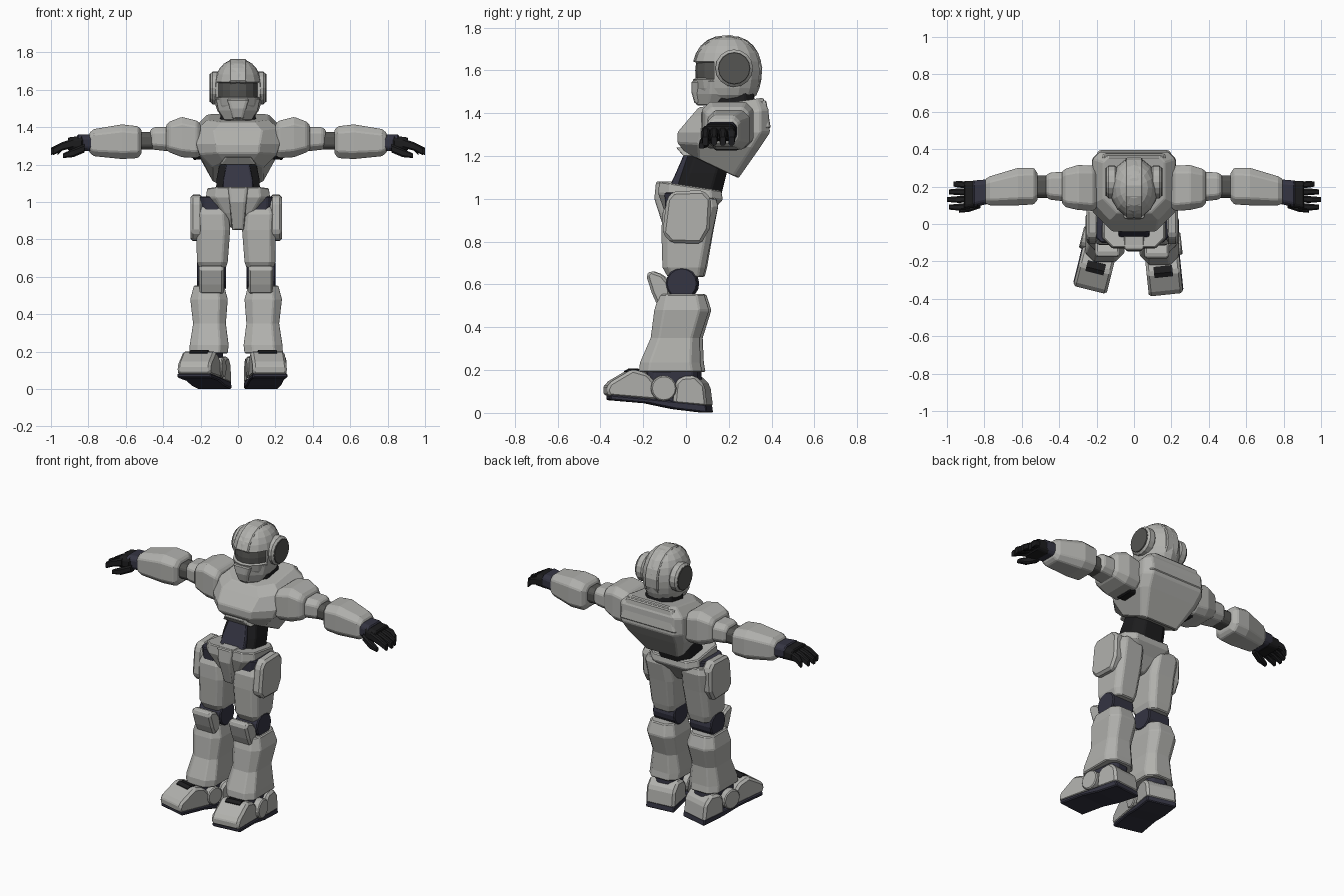
import bpy, bmesh
from math import sin, cos, pi, radians

if "Cube" in bpy.data.objects:
    bpy.data.objects.remove(bpy.data.objects["Cube"], do_unlink=True)


def material(name, r, g, b):
    m = bpy.data.materials.new(name)
    m.use_nodes = True
    m.diffuse_color = (r, g, b, 1)
    m.node_tree.nodes["Principled BSDF"].inputs["Base Color"].default_value = (r, g, b, 1)
    return m


armour = material("pale_grey_armour", .44, .44, .42)
grey = material("dark_grey", .09, .09, .085)
navy = material("navy_undersuit", .035, .035, .055)
black = material("black_glove", .012, .012, .013)


def add(name, verts, faces, mat, bevel):
    mesh = bpy.data.meshes.new(name)
    bm = bmesh.new()
    vs = [bm.verts.new(v) for v in verts]
    for f in faces:
        bm.faces.new([vs[i] for i in f])
    bmesh.ops.recalc_face_normals(bm, faces=bm.faces)
    bm.to_mesh(mesh)
    bm.free()
    ob = bpy.data.objects.new(name, mesh)
    bpy.context.collection.objects.link(ob)
    mesh.materials.append(mat)
    if bevel:
        mod = ob.modifiers.new("edge_bevel", "BEVEL")
        mod.width, mod.segments = bevel, 1


def toe_out(verts, degrees):
    s, c = sin(radians(degrees)), cos(radians(degrees))
    return [(.14 + (x - .14) * c - (y + .05) * s, -.05 + (x - .14) * s + (y + .05) * c, z)
            for x, y, z in verts]


def make(name, verts, faces, mat, pair="", bevel=.006):
    """pair: '' single, 'arm' plain mirror, 'leg' and 'foot' mirror with a slight step back."""
    if not pair:
        return add(name, verts, faces, mat, bevel)
    foot, leg = pair == "foot", pair != "arm"
    add("left_" + name, toe_out(verts, 6 * foot), faces, mat, bevel)
    other = [(-x - .02 * leg, y + .02 * leg * (1 - z), z) for x, y, z in toe_out(verts, 14 * foot)]
    add("right_" + name, other, faces, mat, bevel)


def skin(rings):
    n = len(rings[0])
    verts = [v for ring in rings for v in ring]
    faces = [tuple(range(n)), tuple(range(len(verts) - n, len(verts)))]
    for r in range(len(rings) - 1):
        for i in range(n):
            a, b = r * n + i, r * n + (i + 1) % n
            faces.append((a, b, b + n, a + n))
    return verts, faces


def loft(name, mat, axis, sections, pair="", chamfer=.45, front=None, bevel=.006):
    """Chamfered boxes (w, u0, u1, v0, v1[, slope]) joined along an axis."""
    rings = []
    for w, u0, u1, v0, v1, *slope in sections:
        small = min(u1 - u0, v1 - v0) / 2
        c, f = small * chamfer, small * (front or chamfer)
        flat = [(u0 + f, v0), (u1 - f, v0), (u1, v0 + f), (u1, v1 - c),
                (u1 - c, v1), (u0 + c, v1), (u0, v1 - c), (u0, v0 + f)]
        k = slope[0] if slope else 0
        ring = []
        for u, v in flat:
            t = w + k * (v - (v0 + v1) / 2)
            ring.append((u, v, t) if axis == "z" else (t, u, v))
        rings.append(ring)
    make(name, *skin(rings), mat, pair, bevel)


def prism(name, mat, x0, x1, profile, pair="", bevel=.006):
    """Side profile in y, z stretched from x0 to x1."""
    make(name, *skin([[(x, y, z) for y, z in profile] for x in (x0, x1)]), mat, pair, bevel)


def disc(name, mat, x0, x1, y, z, r, pair, bevel=.006):
    circle = [(y + r * cos(i * pi / 8), z + r * sin(i * pi / 8)) for i in range(16)]
    prism(name, mat, x0, x1, circle, pair, bevel)


# Helmet: full-cheeked dome, flat underneath, with a sunken visor
bm = bmesh.new()
bmesh.ops.create_uvsphere(bm, u_segments=16, v_segments=12, radius=1)
for v in bm.verts:
    x, y, z = v.co
    r = max((x * x + y * y) ** .5, .001)
    full = r ** (-.2 if z > 0 else -.5)
    v.co = (x * full * .13, .192 + y * full * .163, max(1.6 + z * .163, 1.465))
bm.normal_update()
visor = []
for f in bm.faces:
    c = f.calc_center_median()
    if c.y < .16 and abs(c.x) < .118 and 1.56 < c.z < 1.64:
        visor.append(f)
bmesh.ops.inset_region(bm, faces=visor, thickness=.005, depth=-.014)
for f in visor:
    f.material_index = 1
mesh = bpy.data.meshes.new("helmet")
bm.to_mesh(mesh)
bm.free()
mesh.materials.append(armour)
mesh.materials.append(grey)
bpy.context.collection.objects.link(bpy.data.objects.new("helmet", mesh))

arc = [radians(a) for a in range(-35, 166, 20)]
prism("helmet_crest", armour, -.045, .045,
      [(.192 + .165 * cos(a), 1.6 + .166 * sin(a)) for a in arc])
loft("jaw_guard", armour, "z", [(1.435, -.07, .07, .05, .2), (1.49, -.105, .105, .035, .27),
     (1.555, -.118, .118, .04, .25)], front=.75)
loft("mouth_plate", armour, "z", [(1.445, -.03, .03, .04, .1), (1.5, -.045, .045, .025, .1),
     (1.55, -.06, .06, .026, .1)], chamfer=.3)
disc("ear_ring", armour, .09, .148, .225, 1.61, .088, "arm", .012)
disc("ear_pad", grey, .1, .153, .225, 1.61, .076, "arm", .003)
loft("neck", black, "z", [(1.4, -.1, .1, .12, .33), (1.5, -.09, .09, .12, .315)])

# Torso
loft("chest", armour, "z", [
    (1.155, -.135, .135, .0, .245, -.48), (1.25, -.207, .207, -.04, .345, -.06),
    (1.31, -.224, .224, -.04, .392), (1.4, -.22, .22, .02, .385, .1),
    (1.45, -.165, .165, .06, .36, .15)], chamfer=.2, front=.5)
loft("chest_lip", armour, "z", [(1.2, -.1, .1, -.012, .05), (1.24, -.07, .07, -.046, .05)],
     chamfer=.2)
loft("back_yoke", armour, "z", [(1.33, -.2, .2, .3, .396), (1.46, -.165, .165, .31, .375)],
     chamfer=.3)
loft("abdomen", black, "z", [(1.0, -.12, .12, -.08, .16), (1.12, -.115, .115, -.035, .19),
     (1.25, -.09, .09, .02, .22)])
loft("belly_panel", navy, "z", [(1.04, -.085, .085, -.085, -.0), (1.12, -.08, .08, -.048, .03),
     (1.23, -.058, .058, .0, .08)], chamfer=.2)
loft("pelvis", armour, "z", [
    (.86, -.035, .035, -.06, .06), (.94, -.11, .11, -.1, .12),
    (1.01, -.172, .172, -.13, .172, -.1), (1.06, -.165, .165, -.125, .165, -.15)], chamfer=.35)
loft("crotch_plate", armour, "z", [(.85, -.032, .032, -.1, -.03), (1.0, -.045, .045, -.148, -.05),
     (1.08, -.055, .055, -.14, -.05)], chamfer=.25)

# Legs
loft("hip_joint", navy, "z", [(.88, .05, .18, -.095, .1), (1.03, .06, .185, -.1, .1)], "leg")
loft("thigh", armour, "z", [
    (.635, .05, .185, -.085, .08), (.68, .035, .2, -.11, .092), (.85, .022, .202, -.115, .125),
    (.95, .03, .205, -.11, .15, .12), (.99, .05, .19, -.09, .14, .12)], "leg", .35)
prism("hip_plate", armour, .17, .235, [
    (-.09, 1.0), (-.06, 1.035), (.08, 1.04), (.118, 1.0), (.11, .86), (.07, .79),
    (-.07, .795), (-.11, .84)], "leg", .014)
disc("knee_joint", navy, .045, .2, -.02, .605, .074, "leg")
prism("kneecap", armour, .055, .188, [
    (-.187, .645), (-.165, .665), (-.11, .645), (-.075, .6), (-.075, .53), (-.135, .505),
    (-.16, .56)], "leg", .012)
loft("shin", armour, "z", [
    (.19, .035, .24, -.22, .075), (.235, .03, .238, -.215, .068), (.35, .045, .22, -.165, .065),
    (.48, .035, .235, -.148, .108), (.555, .055, .215, -.125, .085)], "leg")

# Feet
loft("ankle", navy, "z", [(.05, .07, .21, -.2, .06), (.21, .075, .205, -.18, .05)], "foot")
prism("toe_cap", armour, .045, .228, [
    (-.385, .105), (-.37, .14), (-.26, .205), (-.19, .185), (-.14, .13), (-.14, .055),
    (-.37, .075)], "foot", .014)
prism("toe_vent", black, .085, .185, [(-.285, .196), (-.262, .208), (-.225, .199), (-.225, .19),
      (-.262, .2), (-.285, .188)], "foot", 0)
prism("heel_cap", armour, .045, .235, [
    (-.07, .04), (-.06, .14), (-.03, .17), (.035, .175), (.08, .13), (.092, .025)], "foot", .014)
disc("ankle_disc", armour, .19, .248, -.115, .115, .06, "foot")
disc("inner_ankle_disc", armour, .035, .08, -.115, .115, .055, "foot")
prism("sole", navy, .045, .232, [
    (-.365, .06), (-.365, .085), (.085, .04), (.09, .0), (-.06, .018), (-.19, .045)], "foot")

# Arms
loft("shoulder_joint", black, "x", [
    (.16, .1, .28, 1.23, 1.4), (.24, .1, .28, 1.225, 1.4)], "arm")
loft("shoulder_pad", armour, "x", [
    (.2, .085, .3, 1.25, 1.415), (.22, .07, .312, 1.235, 1.435), (.3, .075, .315, 1.24, 1.455),
    (.365, .09, .295, 1.265, 1.43), (.385, .11, .28, 1.28, 1.41)], "arm", .35)
loft("upper_arm", armour, "x", [
    (.36, .12, .28, 1.27, 1.4), (.45, .13, .275, 1.28, 1.4), (.47, .145, .26, 1.29, 1.385)], "arm")
loft("elbow", grey, "x", [(.44, .14, .26, 1.28, 1.375), (.56, .14, .26, 1.28, 1.375)], "arm")
loft("forearm", armour, "x", [
    (.515, .13, .27, 1.26, 1.385), (.535, .105, .3, 1.235, 1.405), (.62, .1, .3, 1.23, 1.415),
    (.77, .1, .255, 1.245, 1.39), (.795, .11, .24, 1.265, 1.37)], "arm", .4)
loft("wrist", navy, "x", [(.77, .11, .24, 1.27, 1.36), (.86, .09, .232, 1.275, 1.36)], "arm")
loft("palm", black, "x", [(.83, .09, .232, 1.27, 1.355), (.91, .08, .23, 1.275, 1.345)], "arm")
for i, finger in enumerate(("index", "middle", "ring", "little")):
    y, tip = .096 + .037 * i, (.99, 1, .99, .965)[i]
    fan = (i - 1.5) * .004
    loft(finger + "_finger", black, "x", [
        (.88, y - .018, y + .018, 1.29, 1.34),
        (.94, y + fan - .018, y + fan + .018, 1.275, 1.32),
        (tip, y + fan - .013, y + fan + .013, 1.25, 1.29)], "arm", bevel=0)
loft("thumb", black, "x", [
    (.82, .085, .13, 1.265, 1.31), (.88, .065, .105, 1.24, 1.285), (.935, .06, .085, 1.235, 1.26)],
    "arm", bevel=0)
